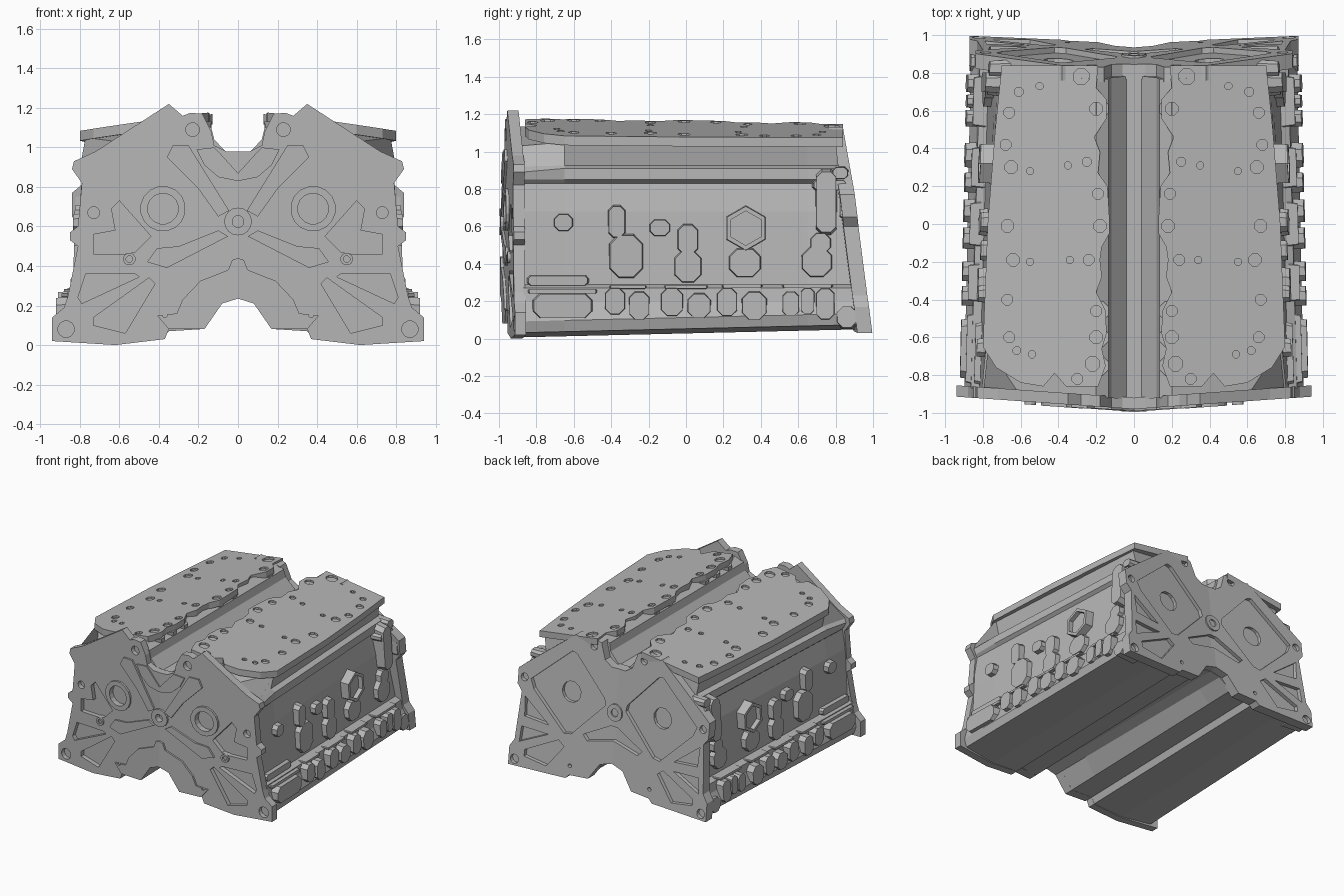
import bpy, bmesh, math
from mathutils import Vector

if "Cube" in bpy.data.objects:
    bpy.data.objects.remove(bpy.data.objects["Cube"])

metal = bpy.data.materials.new("cast grey metal")
metal.diffuse_color = (0.47, 0.47, 0.47, 1)
metal.use_nodes = True
metal.node_tree.nodes["Principled BSDF"].inputs["Base Color"].default_value = metal.diffuse_color

# ---------- helpers: everything is built as the +x half and mirrored ----------
def front(d):   # front face map, d = depth behind the frontmost surface
    return lambda x, z: (x, -1 + 0.07 * x + d, z)

def back(d):    # sloping rear face map
    return lambda x, z: (x, 0.965 + 0.04 * x - 0.125 * z - d, z)

def deck(d):    # tilted cylinder deck map
    return lambda x, y: (x, y, 1.186 - 0.14 * x - 0.015 * y - d)

def inset_x(y, z):   # the block narrows toward the rear and the top
    return (y + 0.95) / 1.9 * (0.03 + 0.08 * z)

def side(x):
    return lambda y, z: (x - inset_x(y, z), y, z)

def circle(x, z, r, n=12):
    return [(x + r * math.cos(2 * math.pi * (i + .5) / n),
             z + r * math.sin(2 * math.pi * (i + .5) / n)) for i in range(n)]

def half_circle(z, r, n=8):
    return [(r * math.sin(math.pi * i / n), z - r * math.cos(math.pi * i / n)) for i in range(n + 1)]

def shrink(pts, k):
    c = sum((Vector(p) for p in pts), Vector((0, 0))) / len(pts)
    return [tuple(c + (Vector(p) - c) * k) for p in pts]

def prism(bm, pts, f0, f1, k=1.0):
    a = [bm.verts.new(f0(*p)) for p in pts]
    b = [bm.verts.new(f1(*p)) for p in shrink(pts, k)]
    fs = [bm.faces.new(a), bm.faces.new(b[::-1])]
    for i in range(len(pts)):
        j = (i + 1) % len(pts)
        fs.append(bm.faces.new((a[j], a[i], b[i], b[j])))
    bmesh.ops.recalc_face_normals(bm, faces=fs)

def new_obj(name, bm):
    me = bpy.data.meshes.new(name)
    bm.to_mesh(me)
    bm.free()
    ob = bpy.data.objects.new(name, me)
    bpy.context.collection.objects.link(ob)
    return ob

def prisms(name, polys, f0, f1, k=1.0):
    bm = bmesh.new()
    for p in polys:
        prism(bm, p, f0, f1, k)
    return new_obj(name, bm)

def carve(ob, polys, f0, f1):
    cut = prisms("cutter", polys, f0, f1)
    cut.hide_render = True
    m = ob.modifiers.new("cut", 'BOOLEAN')
    m.operation, m.solver, m.object = 'DIFFERENCE', 'EXACT', cut
    dg = bpy.context.evaluated_depsgraph_get()
    me = bpy.data.meshes.new_from_object(ob.evaluated_get(dg))
    ob.modifiers.clear()
    ob.data = me
    bpy.data.objects.remove(cut)

def finish(ob):
    bm = bmesh.new()
    bm.from_mesh(ob.data)
    seam = [f for f in bm.faces if all(abs(v.co.x) < 1e-4 for v in f.verts)]
    bmesh.ops.delete(bm, geom=seam, context='FACES')
    bm.to_mesh(ob.data)
    bm.free()
    ob.data.materials.clear()
    ob.data.materials.append(metal)
    ob.modifiers.new("mirror", 'MIRROR').use_axis[0] = True

# ---------- main casting: half section lofted along y ----------
section = [(0, .235), (.08, .21), (.17, .08), (.35, .08), (.37, .03), (.62, .005), (.88, .03),
           (.90, .09), (.87, .20), (.865, .27), (.82, .29), (.805, .58), (.80, .68), (.775, .83),
           (.80, .85), (.80, .91), (.76, .925), (.79, 1.05), (.20, 1.135), (.135, 1.10),
           (.12, 1.04), (.04, .955), (0, .955)]
bm = bmesh.new()
rings = []
for s in range(4):
    ring = []
    for i, (x, z) in enumerate(section):
        if s == 0 and 14 <= i <= 17:     # front outer corner slopes down to the plate
            x, z = ((.79, .85), (.81, .89), (.80, .92), (.62, 1.03))[i - 14]
        y = (-.93 + .07 * x, -.65, .65, .90 + .04 * x - .125 * z)[s]
        if x > .5:
            x -= inset_x(y, z)
        if z < .1:
            z += .045 * (y + .95) / 1.9
        ring.append(bm.verts.new((x, y, z)))
    rings.append(ring)
for a, b in zip(rings, rings[1:]):
    for i in range(len(a) - 1):
        bm.faces.new((a[i], a[i + 1], b[i + 1], b[i]))
bm.faces.new(rings[0])
bm.faces.new(rings[-1][::-1])
bmesh.ops.recalc_face_normals(bm, faces=bm.faces)
finish(new_obj("engine_block_body", bm))

# ---------- cylinder decks with bolt and coolant holes ----------
outline = [(.19, -.86), (.15, -.75), (.17, -.66), (.145, -.58), (.15, -.46), (.20, -.36), (.17, -.28),
           (.18, -.19), (.17, -.12), (.13, -.05), (.13, .03), (.14, .2), (.19, .27), (.18, .38),
           (.21, .46), (.145, .56), (.145, .66), (.2, .72), (.19, .84), (.70, .84), (.735, .5),
           (.775, 0), (.80, -.65), (.73, -.76), (.60, -.84), (.48, -.86), (.42, -.79), (.36, -.86)]
deck_plate = prisms("cylinder_deck", [outline], deck(0), deck(.05))
holes = [(.28, .78, .045), (.50, .73, .02), (.61, .70, .025), (.20, .61, .035), (.66, .59, .03),
         (.68, .42, .03), (.25, .33, .025), (.35, .31, .02), (.55, .28, .02), (.65, .30, .035),
         (.19, .16, .03), (.67, -.01, .035), (.18, -.01, .035), (.24, -.19, .03), (.34, -.19, .02),
         (.55, -.2, .02), (.64, -.19, .035), (.67, -.4, .03), (.20, -.46, .03), (.20, -.6, .035),
         (.66, -.6, .03), (.62, -.67, .022), (.54, -.69, .02), (.22, -.74, .04), (.30, -.82, .03)]
carve(deck_plate, [circle(x, y, r, 8) for x, y, r in holes], deck(-.05), deck(.015))
finish(deck_plate)
# bolt pillars under the scalloped valley edge
finish(prisms("valley_pillars", [circle(.185, y, .055, 8) for y in (-.75, -.6, -.46, -.01, .16, .61)],
              deck(.045), deck(.15), .8))

# ---------- front cover plate ----------
outline = [(0, .235), (.08, .21), (.17, .08), (.35, .08), (.37, .03), (.62, 0), (.94, .02), (.94, .14),
           (.88, .19), (.86, .25), (.81, .50), (.85, .53), (.85, .57), (.81, .60), (.79, .82),
           (.84, .89), (.83, .93), (.72, .98), (.35, 1.22), (.28, 1.16), (.24, 1.175), (.18, 1.17),
           (.135, 1.08), (.12, 1.01), (.06, .98), (0, .98)]
plate = prisms("front_plate", [outline], front(.02), front(.08))
pockets = [[(.79, .21), (.81, .24), (.77, .36), (.52, .36), (.50, .345)],
           [(.45, .34), (.42, .31), (.57, .06), (.73, .10), (.73, .14)],
           [(.73, .46), (.73, .56), (.62, .58), (.64, .69), (.60, .73), (.44, .55), (.52, .47), (.58, .46)]]
bolts = [circle(.87, .08, .042), circle(.73, .67, .03), circle(.23, 1.09, .035)]
carve(plate, pockets + bolts, front(-.05), front(.055))
port = [circle(.38, .69, .078, 16), circle(0, .625, .03)]
carve(plate, port, front(-.05), front(.05))
finish(plate)

# raised ribs and bosses on the front
rib = [(.25, 1.01), (.33, 1.01), (.36, .95), (.20, .79), (.10, .65), (.045, .68)]
arch = [(0, .235), (.08, .21), (.17, .08), (.35, .08), (.41, .15), (.31, .16), (.28, .23), (.19, .325),
        (.05, .38), (.03, .43), (0, .44)]
arm = [(.05, .55), (.10, .58), (.30, .50), (.41, .49), (.46, .42), (.36, .39)]
details = prisms("front_ribs", [rib, arch, arm], front(.006), front(.04))
carve(details, [circle(.37, .15, .012, 8)], front(-.05), front(.018))
finish(details)
ring = circle(.38, .69, .115, 16)
bosses = prisms("front_bosses", [ring, half_circle(.625, .07)], front(.004), front(.04))
carve(bosses, port, front(-.05), front(.1))
finish(bosses)
flange = [(.21, .99), (.17, .91), (.10, .85), (0, .83), (0, .87), (.10, .98), (.12, 1.0)]
finish(prisms("valley_flange", [flange], front(.01), front(.04)))
bolt_boss = prisms("front_small_boss", [circle(.55, .435, .032)], front(.005), front(.07))
carve(bolt_boss, [circle(.55, .435, .017, 8)], front(-.05), front(.03))
finish(bolt_boss)

# ---------- rear plate ----------
outline = [(0, .24), (.10, .21), (.19, .08), (.35, .07), (.38, .04), (.87, .03), (.87, .17), (.83, .23),
           (.80, .60), (.84, .65), (.84, .77), (.78, .82), (.38, 1.13), (.28, 1.09), (.22, 1.14),
           (.16, 1.12), (.12, 1.0), (.06, .96), (0, .96)]
plate = prisms("rear_plate", [outline], back(0), back(.08))
pockets = [[(.40, 1.0), (.73, .71), (.70, .64), (.42, .37), (.36, .38), (.09, .66), (.10, .71), (.36, .99)],
           [(.77, .57), (.76, .42), (.55, .40)], [(.78, .34), (.79, .22), (.55, .33)],
           [(.46, .31), (.41, .27), (.55, .09), (.74, .12), (.74, .17)],
           [(-.03, .52), (.03, .52), (.26, .40), (.22, .36), (-.03, .42)]]
bolts = [circle(.82, .08, .035), circle(.785, .71, .03), circle(.22, 1.08, .03), circle(.35, .14, .015)]
carve(plate, pockets + bolts, back(-.05), back(.03))
carve(plate, [circle(.40, .68, .08, 12)], back(-.05), back(.055))
finish(plate)
boss = prisms("rear_centre_boss", [half_circle(.63, .065)], back(-.012), back(.05))
carve(boss, [circle(0, .63, .03)], back(-.05), back(.02))
finish(boss)

# ---------- cast lumps, ribs and brackets on the flanks ----------
def chamfered(y0, y1, z0, z1):
    c = .28 * min(y1 - y0, z1 - z0)
    return [(y0 + c, z0), (y1 - c, z0), (y1, z0 + c), (y1, z1 - c), (y1 - c, z1), (y0 + c, z1),
            (y0, z1 - c), (y0, z0 + c)]

def side_blocks(name, boxes, x):
    finish(prisms(name, [chamfered(*b) for b in boxes], side(.74), side(x), .85))

side_blocks("sump_rail_blocks", [(-.84, -.48, .10, .25), (-.44, -.32, .12, .28), (-.31, -.19, .09, .26),
            (-.14, -.01, .11, .28), (.0, .14, .10, .25), (.16, .28, .11, .28), (.29, .44, .09, .26),
            (.51, .61, .11, .26), (.61, .69, .12, .28), (.69, .80, .09, .28)], .925)
side_blocks("sump_rail_ledge", [(-.87, -.45, .24, .265), (-.42, -.20, .265, .285), (-.13, .13, .265, .285),
            (.18, .42, .27, .29), (.50, .80, .27, .29)], .895)
side_blocks("side_lumps", [(-.42, -.22, .31, .57), (-.42, -.32, .53, .72), (-.07, .09, .29, .48),
            (-.05, .07, .44, .62), (.22, .41, .32, .49), (.61, .79, .32, .50), (.66, .78, .45, .57),
            (-.87, -.50, .28, .34)], .85)
side_blocks("side_bosses", [(-.71, -.60, .57, .67), (-.20, -.08, .545, .64)], .845)
side_blocks("rear_side_rib", [(.69, .81, .54, .92)], .875)
side_blocks("rear_side_bracket", [(.67, .87, .79, .85), (.78, .87, .85, .92)], .86)
side_blocks("rear_flange_lug", [(.82, .86, .64, .77), (.80, .92, .05, .18)], .905)

# hexagonal side port
hexagon = [(y, z) for y, z in circle(.32, .59, .125, 6)]
hex_port = prisms("hex_side_port", [hexagon], side(.72), side(.87), .94)
carve(hex_port, [circle(.32, .59, .092, 6)], side(.835), side(1.0))
finish(hex_port)
